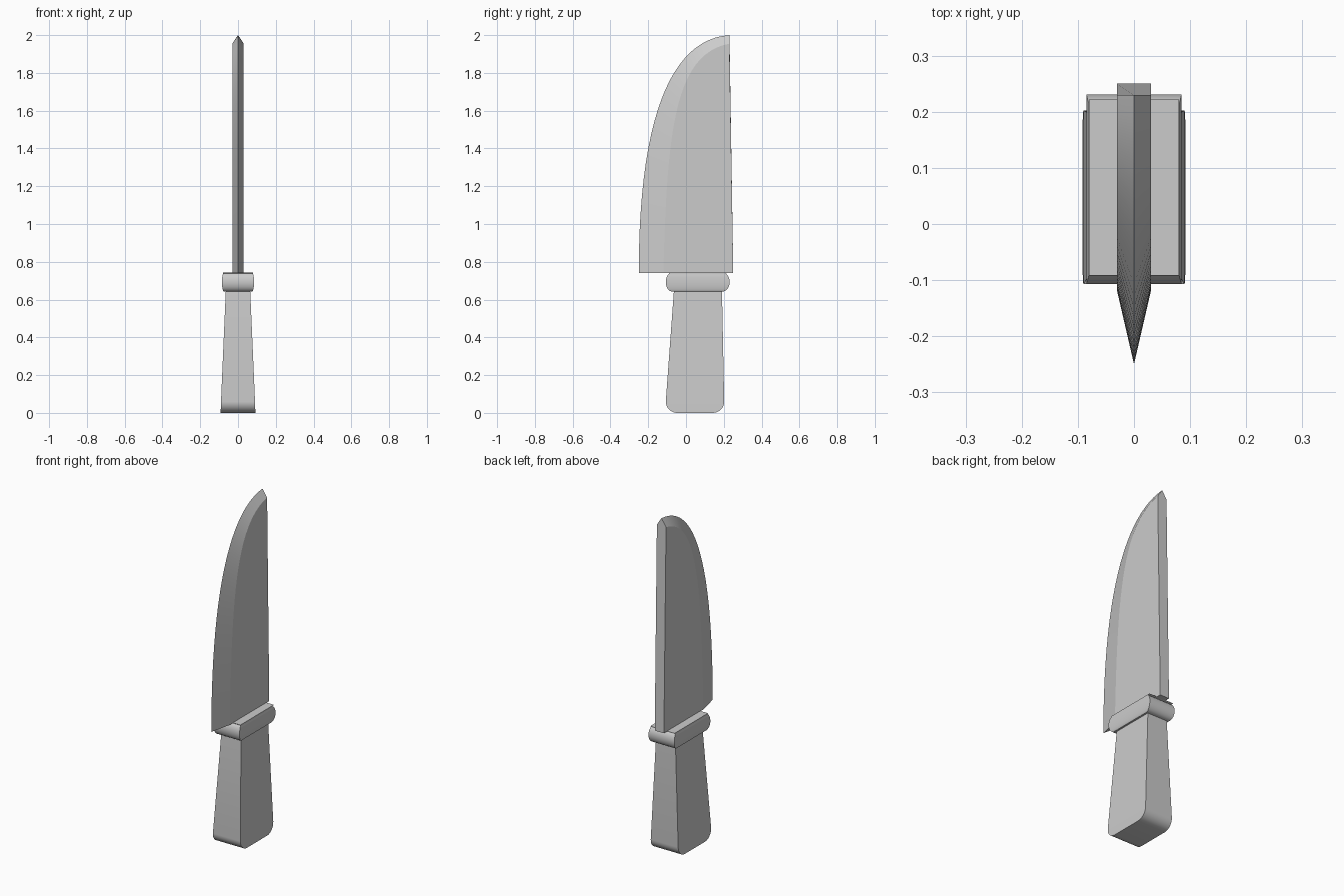
import bpy, math
from mathutils import Vector
from mathutils.geometry import interpolate_bezier

if "Cube" in bpy.data.objects:
    bpy.data.objects.remove(bpy.data.objects["Cube"])


def make(name, verts, faces, angle):
    me = bpy.data.meshes.new(name)
    me.from_pydata(verts, [], faces)
    me.validate()
    ob = bpy.data.objects.new(name, me)
    bpy.context.collection.objects.link(ob)
    bpy.ops.object.select_all(action='DESELECT')
    ob.select_set(True)
    bpy.context.view_layer.objects.active = ob
    bpy.ops.object.mode_set(mode='EDIT')
    bpy.ops.mesh.select_all(action='SELECT')
    bpy.ops.mesh.normals_make_consistent(inside=False)
    bpy.ops.object.mode_set(mode='OBJECT')
    bpy.ops.object.shade_smooth_by_angle(angle=math.radians(angle))
    return ob


def stack(name, sections):
    """Loft rectangles given as (z, half width x, y min, y max)."""
    verts, faces = [], []
    for z, hx, y0, y1 in sections:
        verts += [(-hx, y0, z), (hx, y0, z), (hx, y1, z), (-hx, y1, z)]
    for i in range(len(sections) - 1):
        a = 4 * i
        for k in range(4):
            n = (k + 1) % 4
            faces.append((a + k, a + n, a + 4 + n, a + 4 + k))
    last = len(verts) - 4
    faces += [(3, 2, 1, 0), tuple(range(last, last + 4))]
    return make(name, verts, faces, 32)


# Handle: rounded butt, tapering towards the guard
R = 0.06
rows = []
for i in range(9):
    a = math.radians(90 * i / 8)
    z, inset = R * (1 - math.cos(a)), R * (1 - math.sin(a))
    rows.append((z, 0.092 - 0.002 * z / R, -0.107 + inset, 0.202 - inset))
rows.append((0.66, 0.064, -0.063, 0.19))
stack("handle", rows)

# Guard: collar with bulging sides
rows = []
for i in range(11):
    a = math.radians(-90 + 155 * i / 10)
    z = 0.693 + 0.05 * math.sin(a)
    c = math.cos(a)
    rows.append((z, 0.075 + 0.010 * c, -0.075 - 0.032 * c, 0.195 + 0.036 * c))
rows.append((0.742, 0.08, -0.092, 0.222))
stack("guard", rows)

# Blade: sharp outer curve at x = 0, ground line on both faces
N, T = 24, 0.03


def curve(*pts):
    return interpolate_bezier(*[Vector((0, y, z)) for y, z in pts], N)


outer = curve((-0.25, 0.74), (-0.25, 1.61), (-0.06, 1.98), (0.23, 2.0))
inner = curve((-0.12, 0.74), (-0.10, 1.50), (-0.06, 1.90), (0.23, 1.955))
verts = [tuple(p) for p in outer]
verts += [(T, p.y, p.z) for p in inner] + [(-T, p.y, p.z) for p in inner]
verts += [(T, 0.25, 0.74), (-T, 0.25, 0.74)]
s1, s2 = 3 * N, 3 * N + 1
faces = []
for base in (N, 2 * N):
    faces += [(i, i + 1, base + i + 1, base + i) for i in range(N - 1)]
faces.append(tuple(range(N, 2 * N)) + (s1,))
faces.append(tuple(range(2 * N, 3 * N)) + (s2,))
faces.append((s1, s2, 3 * N - 1, N - 1, 2 * N - 1))   # spine
faces.append((0, N, s1, s2, 2 * N))                   # heel
make("blade", verts, faces, 10)
